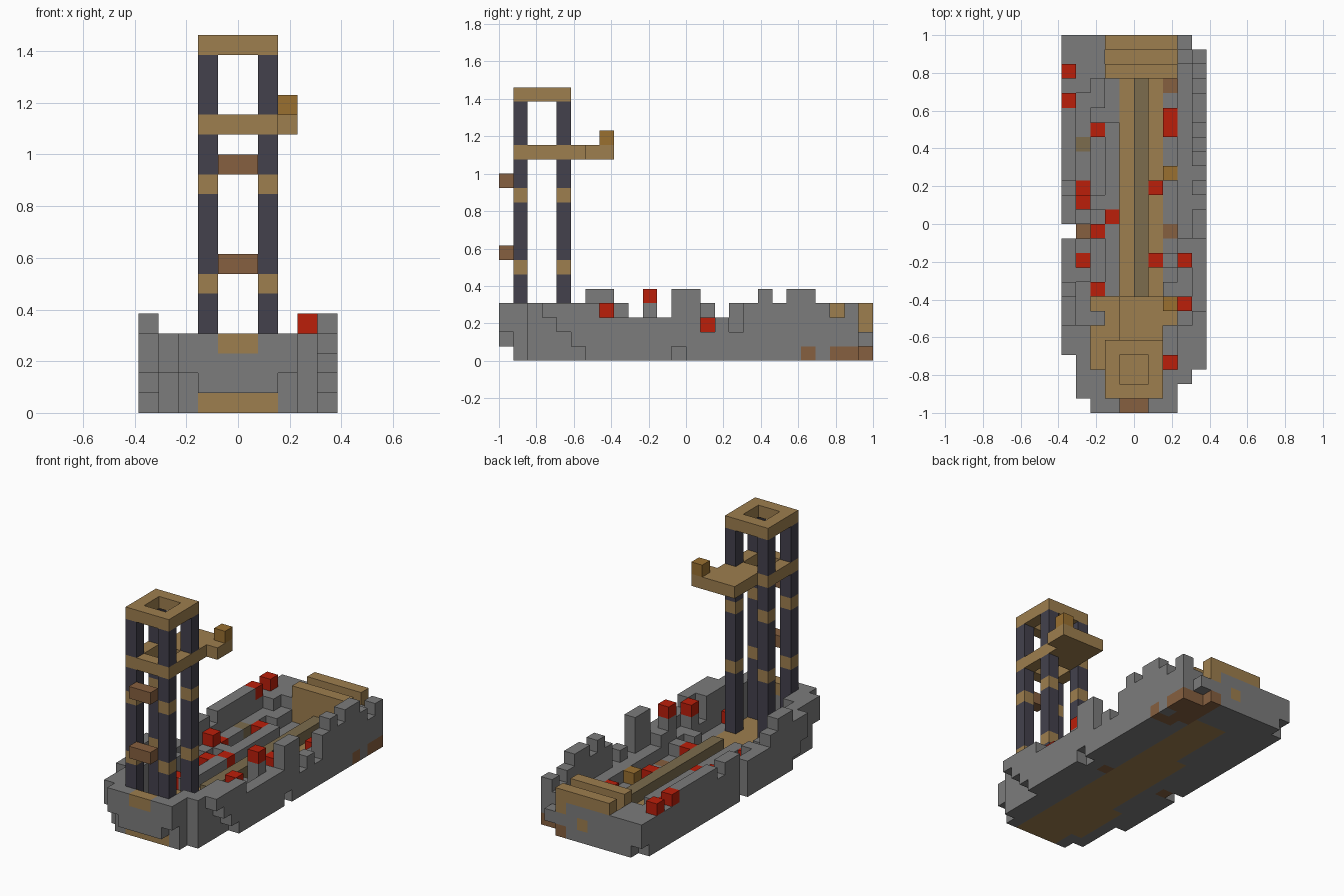
import bpy, bmesh, random
from mathutils import Vector

random.seed(4)
cube = bpy.data.objects.get("Cube")
if cube:
    bpy.data.objects.remove(cube)

U = 2 / 26  # block size
COLOURS = {
    "grey_stone": (0.2, 0.2, 0.2),
    "tan_wood": (0.34, 0.21, 0.077),
    "dark_wood": (0.24, 0.115, 0.05),
    "navy_metal": (0.056, 0.053, 0.073),
    "red_paint": (0.5, 0.013, 0.003),
    "golden_wood": (0.32, 0.16, 0.03),
    "weathered_wood": (0.2, 0.15, 0.075),
}
MATS = {}
for name, rgb in COLOURS.items():
    m = bpy.data.materials.new(name)
    m.use_nodes = True
    m.diffuse_color = (*rgb, 1)
    m.node_tree.nodes["Principled BSDF"].inputs["Base Color"].default_value = (*rgb, 1)
    MATS[name] = m
NAMES = list(COLOURS)

cells = {}  # (i, j, k) -> (part, colour)


def box(part, colour, xs, ys, zs):
    """Fill inclusive block ranges."""
    for i in range(xs[0], xs[1] + 1):
        for j in range(ys[0], ys[1] + 1):
            for k in range(zs[0], zs[1] + 1):
                cells[i, j, k] = (part, colour)


def one(part, colour, i, j, k):
    cells[i, j, k] = (part, colour)


# Hull: wall heights along each side, bow start per layer and column
LEFT_WALL = "44444455433344434444433333"
RIGHT_WALL = "44444443333355232454554343"
START = ["6211111126", "5210000125", "4100000024", "4100000023", "4100000023"]


def height(i, j):
    if j < 6 and (i < 2 or i > 7 or j == 0):
        return 4
    if i == 0:
        return int(LEFT_WALL[j])
    if i == 9:
        return int(RIGHT_WALL[j])
    if j < 6:
        return 4 if i in (2, 7) and j < 3 else 1
    if j == 25:
        return 2 if i == 8 else 3
    if j > 22 and i < 3:
        return 3
    if i in (1, 8):
        return 2 if j == 14 else random.choice((2, 2, 3))
    if i in (2, 7):
        return random.choice((1, 1, 2))
    return 1


for i in range(10):
    for j in range(26):
        if (i, j) in ((0, 12), (9, 25)):
            continue
        for k in range(height(i, j)):
            if j >= int(START[k][i]):
                one("hull", "grey_stone", i, j, k)
for gap in ((9, 12, 0), (0, 25, 0), (8, 25, 0)):
    del cells[gap]

# Bottom planking, which is also the open deck
box("bottom_planks", "tan_wood", (4, 6), (1, 22), (0, 0))
box("bottom_planks", "tan_wood", (3, 3), (1, 16), (0, 0))
box("bottom_planks", "tan_wood", (2, 2), (3, 7), (0, 0))
for j in range(8, 20):
    one("deck_side", "grey_stone", 3, j, 1)
box("keel_beam", "weathered_wood", (5, 5), (8, 22), (1, 1))
box("bow_plank", "tan_wood", (4, 5), (0, 0), (3, 3))

# Dark planks at the stern corner
box("stern_patch", "dark_wood", (7, 8), (22, 24), (0, 0))
for i, j in ((8, 21), (9, 21), (9, 23), (9, 24), (7, 25)):
    one("stern_patch", "dark_wood", i, j, 0)

# Stern beams
box("stern_beam", "tan_wood", (3, 7), (23, 23), (1, 3))
box("stern_beam", "tan_wood", (3, 7), (24, 24), (1, 1))
box("stern_beam", "tan_wood", (3, 7), (25, 25), (3, 3))
one("stern_beam", "tan_wood", 7, 25, 2)
one("stern_beam", "tan_wood", 5, 25, 1)


def top_block(part, colour, i, j, k):
    """Make a block the top of its column, filling the stone below."""
    for z in range(5):
        if z > k:
            cells.pop((i, j, z), None)
        elif z < k:
            cells.setdefault((i, j, z), ("hull", "grey_stone"))
    one(part, colour, i, j, k)


# Scattered blocks
for i, j in ((7, 22), (7, 12), (1, 12)):
    top_block("patch", "dark_wood", i, j, 0)
top_block("patch", "golden_wood", 7, 16, 1)
top_block("patch", "weathered_wood", 1, 18, 1)
RED = [(0, 23, 3), (0, 21, 3), (2, 19, 1), (7, 19, 1), (7, 20, 1), (6, 15, 1),
       (1, 15, 1), (1, 14, 2), (3, 13, 1), (2, 12, 1), (1, 10, 1), (6, 10, 1),
       (8, 10, 4), (2, 8, 1), (8, 7, 3), (7, 3, 1)]
for i, j, k in RED:
    top_block("red_block", "red_paint", i, j, k)

# Tower posts with wooden bands
for i in (3, 6):
    for j in (1, 4):
        box("tower_post", "navy_metal", (i, i), (j, j), (1, 17))
        for k in (6, 11):
            one("post_band", "tan_wood", i, j, k)

# Tower rings
for part, k in (("tower_ring", 14), ("tower_cap", 18)):
    box(part, "tan_wood", (3, 6), (1, 4), (k, k))
    for i in (4, 5):
        for j in (2, 3):
            del cells[i, j, k]

# Front rungs, arm and hook
for k in (7, 12):
    box("rung", "dark_wood", (4, 5), (0, 0), (k, k))
box("arm", "tan_wood", (4, 6), (5, 5), (14, 14))
box("arm", "tan_wood", (4, 7), (6, 7), (14, 14))
one("hook", "golden_wood", 7, 7, 15)

# Turn the blocks into meshes, keeping only outside faces
DIRS = [Vector(d) for d in ((1, 0, 0), (-1, 0, 0), (0, 1, 0),
                            (0, -1, 0), (0, 0, 1), (0, 0, -1))]


def build(part):
    bm = bmesh.new()
    for pos, (p, colour) in cells.items():
        if p != part:
            continue
        centre = Vector(pos) + Vector((0.5, 0.5, 0.5))
        for d in DIRS:
            if tuple(int(a + b) for a, b in zip(pos, d)) in cells:
                continue
            u = Vector((d.y, d.z, d.x))
            v = d.cross(u)
            pts = [centre + (d + u * a + v * b) / 2
                   for a, b in ((1, 1), (-1, 1), (-1, -1), (1, -1))]
            f = bm.faces.new([bm.verts.new(((q.x - 5) * U, (q.y - 13) * U, q.z * U))
                              for q in pts])
            f.material_index = NAMES.index(colour)
    bmesh.ops.remove_doubles(bm, verts=bm.verts, dist=U / 100)
    mesh = bpy.data.meshes.new(part)
    bm.to_mesh(mesh)
    bm.free()
    for n in NAMES:
        mesh.materials.append(MATS[n])
    bpy.context.collection.objects.link(bpy.data.objects.new(part, mesh))


for part in sorted({p for p, c in cells.values()}):
    build(part)
